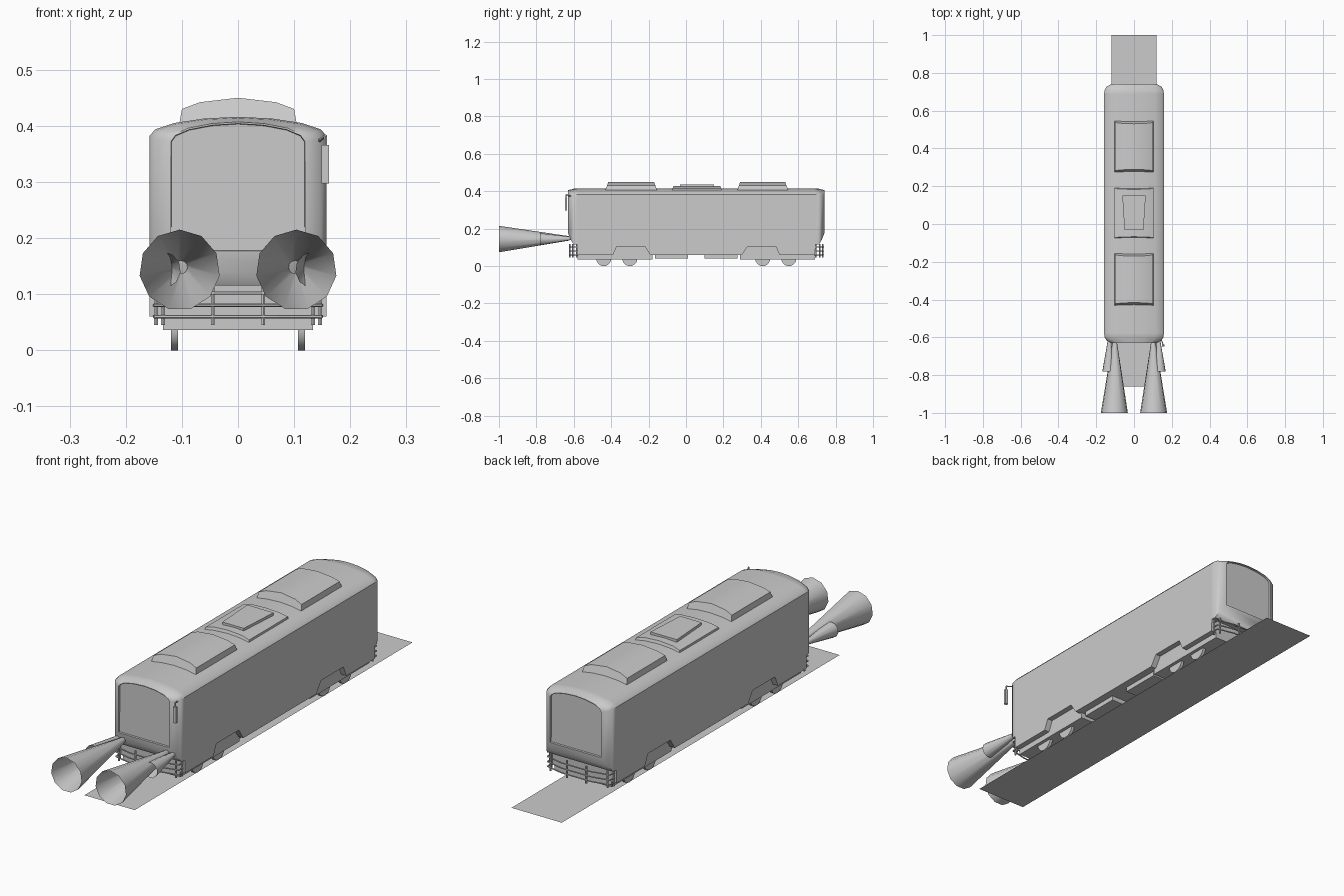
import bpy, bmesh, math
from mathutils import Matrix, Vector

if "Cube" in bpy.data.objects:
    bpy.data.objects.remove(bpy.data.objects["Cube"])

grey = bpy.data.materials.new("light_grey")
grey.diffuse_color = (0.6, 0.6, 0.6, 1)
grey.use_nodes = True
grey.node_tree.nodes["Principled BSDF"].inputs["Base Color"].default_value = grey.diffuse_color
MID = 0.055          # y of the carriage's middle


def finish(name, bm, smooth=None, normals=True):
    if normals:
        bmesh.ops.recalc_face_normals(bm, faces=bm.faces)
    me = bpy.data.meshes.new(name)
    bm.to_mesh(me)
    bm.free()
    ob = bpy.data.objects.new(name, me)
    bpy.context.collection.objects.link(ob)
    me.materials.append(grey)
    if smooth:
        bpy.ops.object.select_all(action='DESELECT')
        ob.select_set(True)
        bpy.context.view_layer.objects.active = ob
        bpy.ops.object.shade_smooth_by_angle(angle=math.radians(smooth))
    return ob


def loft(rings):
    """Skin closed rings of points and cap both ends; returns mesh and caps."""
    bm = bmesh.new()
    vs = [[bm.verts.new(p) for p in r] for r in rings]
    n = len(vs[0])
    for a, b in zip(vs, vs[1:]):
        for i in range(n):
            j = (i + 1) % n
            bm.faces.new((a[i], a[j], b[j], b[i]))
    caps = [bm.faces.new(vs[0]), bm.faces.new(vs[-1])]
    return bm, caps


def box(name, x0, x1, y0, y1, z0, z1):
    bm, _ = loft([[(x0, y, z0), (x1, y, z0), (x1, y, z1), (x0, y, z1)] for y in (y0, y1)])
    return finish(name, bm)


def mirrored(half):
    """Full profile from the right half, bottom to top centre."""
    return half + [(-x, z) for x, z in reversed(half[:-1])]


def section(y, w, bottom, drop):
    half = [(w, bottom), (w, 0.382 - drop), (0.93 * w, 0.394 - drop), (0.72 * w, 0.405 - drop),
            (0.38 * w, 0.413 - drop), (0, 0.416 - drop)]
    return [(x, y, z) for x, z in mirrored(half)]


# Body shell: cross sections from the front to the middle, reflected to the back
stations = [(-0.63, 0.122, 0.175, 0.009), (-0.616, 0.146, 0.14, 0.007), (-0.60, 0.155, 0.115, 0.002),
            (-0.582, 0.158, 0.115, 0), (-0.58, 0.158, 0.06, 0), (-0.39, 0.158, 0.06, 0),
            (-0.37, 0.158, 0.105, 0), (-0.22, 0.158, 0.105, 0), (-0.19, 0.158, 0.06, 0)]
stations += [(2 * MID - y, w, b, d) for y, w, b, d in reversed(stations)]
bm, caps = loft([section(*s) for s in stations])
bmesh.ops.recalc_face_normals(bm, faces=bm.faces)
# Windscreens set slightly into both ends
for cap in caps:
    bmesh.ops.inset_region(bm, faces=[cap], thickness=0.003, depth=0)
    bmesh.ops.inset_region(bm, faces=[cap], thickness=0.001, depth=-0.008)
finish("body_shell", bm, 40)

# Roof pods
def pod(name, y0, y1, half, slope=0.35):
    prof = mirrored(half)
    ends = [[(x, y + s * slope * (z - 0.40), z) for x, z in prof] for y, s in ((y0, 1), (y1, -1))]
    finish(name, loft(ends)[0], 35)


tall = [(0.106, 0.395), (0.1, 0.43), (0.068, 0.442), (0, 0.45)]
low = [(0.105, 0.395), (0.102, 0.415), (0.068, 0.424), (0, 0.428)]
pod("front_roof_pod", -0.433, -0.153, tall)
pod("rear_roof_pod", 0.272, 0.548, tall)
pod("middle_roof_pod", -0.077, 0.193, low)
bm, _ = loft([[(-w, y, 0.415), (w, y, 0.415), (w, y, 0.436), (-w, y, 0.436)]
              for y, w in ((-0.033, 0.05), (0.15, 0.062))])
finish("roof_hatch", bm)

# Underframes, equipment boxes and wheels
for name, y0, y1 in (("front_underframe", -0.58, -0.18), ("rear_underframe", 0.29, 0.69)):
    box(name, -0.134, 0.134, y0, y1, 0.036, 0.12)
for name, y0, y1 in (("front_equipment_box", -0.165, 0.01), ("rear_equipment_box", 0.1, 0.275)):
    box(name, -0.125, 0.125, y0, y1, 0.04, 0.07)
for i, y in enumerate((-0.44, -0.30, 0.41, 0.55)):
    bm = bmesh.new()
    for sx in (-1, 1):
        m = Matrix.Translation((sx * 0.113, y, 0.04)) @ Matrix.Rotation(math.pi / 2, 4, 'Y')
        bmesh.ops.create_cone(bm, cap_ends=True, segments=20, radius1=0.04, radius2=0.04,
                              depth=0.013, matrix=m)
    finish(f"wheel_pair_{i + 1}", bm, 35)

# Bumper rails wrapping each end, with posts
def rod(bm, a, b, r=0.003):
    a, b = Vector(a), Vector(b)
    rot = (b - a).to_track_quat('Z', 'Y').to_matrix().to_4x4()
    bmesh.ops.create_cone(bm, cap_ends=True, segments=6, radius1=r, radius2=r,
                          depth=(b - a).length, matrix=Matrix.Translation((a + b) / 2) @ rot)


for name, s in (("front_rails", 1), ("rear_rails", -1)):
    Y = lambda y: MID + s * (y - MID)
    plan = [(-0.149, -0.578), (-0.147, -0.607), (-0.07, -0.624)]
    plan += [(-x, y) for x, y in reversed(plan)]
    bm = bmesh.new()
    for z in (0.06, 0.08, 0.102):
        for (ax, ay), (bx, by) in zip(plan, plan[1:]):
            rod(bm, (ax, Y(ay), z), (bx, Y(by), z))
    for x, y in ((-0.045, -0.622), (0.045, -0.622), (-0.134, -0.606), (0.134, -0.606),
                 (-0.146, -0.583), (0.146, -0.583)):
        rod(bm, (x, Y(y), 0.045), (x, Y(y), 0.118), 0.004)
    finish(name, bm)

# Wing mirror on the right front corner
box("wing_mirror", 0.149, 0.162, -0.648, -0.637, 0.297, 0.366)
bm = bmesh.new()
rod(bm, (0.143, -0.61, 0.372), (0.156, -0.642, 0.382))
rod(bm, (0.156, -0.642, 0.382), (0.156, -0.642, 0.36))
finish("mirror_arm", bm)

# Open headlight beam cones, a long and a short one on each side
def beam(name, start, end, r0, r1):
    bm = bmesh.new()
    n = 11
    rings = []
    for c, r in ((start, r0), (end, r1)):
        rings.append([bm.verts.new((c[0] + r * math.sin(2 * math.pi * i / n), c[1],
                                    c[2] + r * math.cos(2 * math.pi * i / n))) for i in range(n)])
    for i in range(n):
        j = (i + 1) % n
        bm.faces.new((rings[0][i], rings[0][j], rings[1][j], rings[1][i]))
    finish(name, bm, 40)


for side, sx in (("left", -1), ("right", 1)):
    beam(f"{side}_long_beam", (sx * 0.102, -0.625, 0.148), (sx * 0.104, -1.0, 0.143), 0.012, 0.072)
    beam(f"{side}_short_beam", (sx * 0.13, -0.61, 0.148), (sx * 0.135, -0.78, 0.143), 0.008, 0.033)

# Flat shadow strip under the carriage
bm = bmesh.new()
bm.faces.new([bm.verts.new(p) for p in
              ((-0.118, -0.86, 0), (0.118, -0.86, 0), (0.118, 1, 0), (-0.118, 1, 0))])
finish("under_strip", bm, normals=False)
